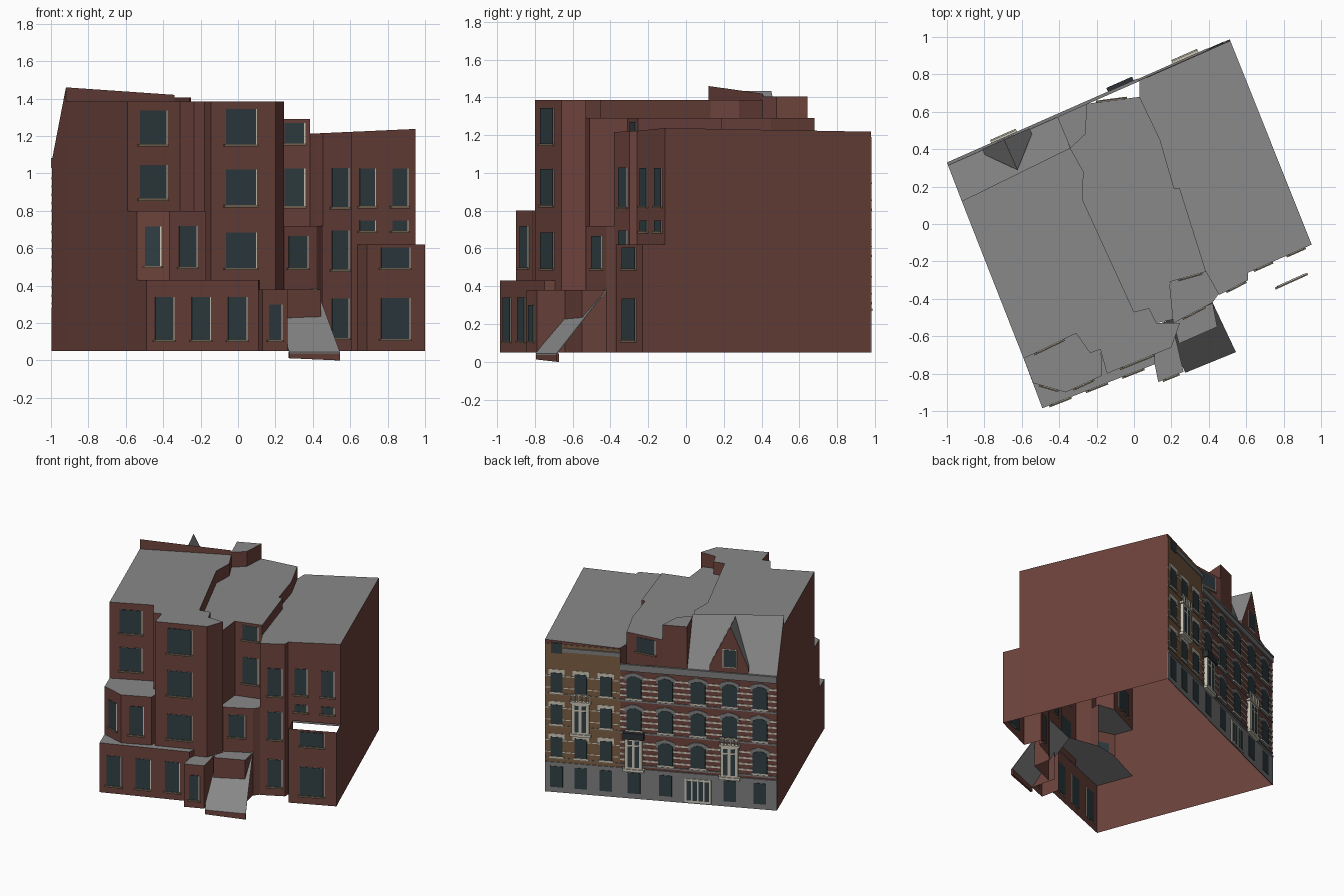
import bpy
import math
from mathutils import Vector

cube = bpy.data.objects.get("Cube")
if cube:
    bpy.data.objects.remove(cube, do_unlink=True)


def material(name, r, g, b):
    m = bpy.data.materials.new(name)
    m.use_nodes = True
    m.diffuse_color = (r, g, b, 1)
    m.node_tree.nodes["Principled BSDF"].inputs["Base Color"].default_value = (r, g, b, 1)
    return m


BRICK = material("red brick", .15, .055, .045)
TAN = material("tan brick", .2, .11, .055)
ROOF = material("roof grey", .25, .25, .25)
STONE = material("grey stone", .21, .21, .215)
GLASS = material("window glass", .03, .048, .055)
CREAM = material("cream trim", .6, .56, .47)
SILL = material("sill stone", .19, .14, .09)
SLATE = material("dark slate", .025, .03, .035)

parts = {}


def add_face(name, mat, points):
    parts.setdefault(name, []).append((mat, [Vector(p) for p in points]))


def loft(name, a, b, side, start=None, end=None):
    """Join two rings; the end ring runs counter-clockwise seen from outside."""
    n = len(a)
    for i in range(n):
        j = (i + 1) % n
        add_face(name, side, (a[i], a[j], b[j], b[i]))
    if end:
        add_face(name, end, b)
    if start:
        add_face(name, start, a[::-1])


def shell(name, outline, bases, z1, top=ROOF):
    """Brick walls, open below; each edge has its own foot height, None leaves it out."""
    height = z1 if callable(z1) else lambda x: z1
    ring = [(x, y, height(x)) for x, y in outline]
    for i, foot in enumerate(bases):
        if foot is not None:
            p, q = ring[i], ring[(i + 1) % len(ring)]
            add_face(name, BRICK, ((*p[:2], foot), (*q[:2], foot), q, p))
    if top:
        add_face(name, top, ring)


class Wall:
    def __init__(self, p0, p1):
        self.p = Vector((*p0, 0))
        d = Vector((*p1, 0)) - self.p
        self.length = d.length
        self.u = d.normalized()
        self.n = Vector((self.u.y, -self.u.x, 0))

    def at(self, s, z, out=0):
        return self.p + self.u * s + self.n * out + Vector((0, 0, z))

    def panel(self, name, mat, s, z, w, h, out, rise=0, back=-.002):
        """Plate or box centred at s, z, with an optional arched head."""
        pts = [(s - w / 2, z - h / 2), (s + w / 2, z - h / 2)]
        steps = 6 if rise else 1
        for i in range(steps + 1):
            t = i / steps
            pts.append((s + w / 2 - w * t, z + h / 2 + rise * math.sin(math.pi * t)))
        loft(name, [self.at(a, b, back) for a, b in pts],
             [self.at(a, b, out) for a, b in pts], mat, mat, mat)

    def window(self, x, z, wx, h):
        s, w = (x - self.p.x) / self.u.x, abs(wx / self.u.x)
        self.panel("window_jambs", CREAM, s + .007, z, w, h, .003)
        self.panel("window_panes", GLASS, s, z, w, h, .005, back=-.004)
        self.panel("window_sills", SILL, s, z - h / 2 - .006, w + .025, .012, .010)


# Main footprint corners
A, B, C, D = (-.995, .315), (.515, .98), (.95, -.11), (-.49, -.985)
E, F, G = (-.92, .12), (-.59, -.72), (-.31, -.585)      # left wall, front recess
H, I, J, K = (-.235, -.69), (-.18, -.67), (-.145, -.80), (.20, -.66)
T = (.03, .766)                                         # joint of the two street fronts
RIDGE_END, CORNER = (-.34, .405), (-.25, .643)
BACK = (.03, .68)
GROUND = .05
step = [(.08, -.45), (0, -.47), (-.275, .13), (-.27, .28), RIDGE_END]
party = [BACK, (.14, .45), (.215, .19), (.245, .19), (.385, -.255)]

# Left house with its front tower
shell("left_house", [E, F, G, H, I, J, K, (.245, -.53), (.12, -.53)] + step,
      [GROUND, .8, .8, .8, .43, .38, .38, .72] + [1.29] * 5 + [None], 1.385)
# Middle house, lower roof
shell("middle_house", step[::-1] + [(.12, -.53), (.21, -.51), (.19, -.31)] + party[::-1] + [CORNER],
      [None] * 5 + [.72] * 3 + [1.19] * 4 + [1.05, None], 1.29)
# Right house with an open-topped lower projection
shell("right_house", [T] + party + [(.455, -.38), (.61, -.30), (.61, -.26), (.64, -.247), C, B],
      [1.05] + [None] * 4 + [.72] + [GROUND] * 3 + [.62, GROUND, GROUND],
      lambda x: 1.195 + .045 * x)
shell("open_projection", [(.64, -.247), (.69, -.37), (1, -.23), C], [GROUND] * 3, .62, top=None)
# Street front below the eaves
shell("street_wall", [T, A, E], [GROUND] * 2, 1.07, top=None)
shell("chimney_block", [(-.41, .572), RIDGE_END, (-.26, .48), CORNER],
      [1.05, 1.29, 1.29, 1.05], 1.405)

# Front extensions
shell("front_wing", [F, D, (.11, -.75), (.12, -.60), (-.145, -.55), G],
      [GROUND, GROUND, .38], .43)
bay = [F, (-.54, -.85), (-.365, -.90), (-.17, -.81), (-.18, -.60), G]
shell("corner_bay", bay, [.43] * 4, .80)
shell("porch", [(.10, -.70), (.13, -.845), (.265, -.79), (.22, -.60)], [GROUND] * 3, .38)
shell("middle_bay", [(.21, -.53), (.42, -.42), (.455, -.37), (.385, -.25), (.19, -.30)],
      [.38, GROUND], .72)
shell("landing", [(.24, -.64), (.445, -.55), (.42, -.42), (.21, -.52)], [GROUND] * 2, .38)

# Sloping ramp with a brick edge
ramp = [(.275, -.795, .045), (.545, -.685, .045), (.42, -.42, .385), (.145, -.53, .385)]
loft("ramp", [(x, y, z - .008) for x, y, z in ramp], ramp, ROOF, ROOF, ROOF)
edge = [(.275, -.795), (.545, -.685), (.54, -.672), (.27, -.782)]
loft("ramp_edge", [(x, y, .012 - .012 * (x > .5)) for x, y in edge],
     [(x, y, .044) for x, y in edge], BRICK, BRICK)

# Sloped roof over the street front
a, e = (*A, 1.07), (-.41, .572, 1.07)
r0, r1 = (*E, 1.46), (*RIDGE_END, 1.42)
add_face("street_roof", ROOF, (a, r0, r1, e))
add_face("street_roof", BRICK, (a, (*E, 1.07), r0))
add_face("street_roof", BRICK, ((*E, 1.385), (*RIDGE_END, 1.385), r1, r0))
add_face("street_roof", BRICK, (e, r1, (*RIDGE_END, 1.07)))

# Gabled dormer, running back into the slope
street = Wall(B, A)
L = street.length
gable = [(.71, 1.07), (.877, 1.07), (.877, 1.13), (.80, 1.435), (.71, 1.13)]
front = [street.at(f * L, z, .004) for f, z in gable]
rear = [street.at(f * L, z, -(z - 1.07) / 2.1) for f, z in gable]
add_face("dormer", BRICK, front)
for i in range(1, 5):
    j = (i + 1) % 5
    add_face("dormer", ROOF if i in (2, 3) else BRICK, (rear[i], rear[j], front[j], front[i]))

# Windows on the front: wall ends, then x, z, width, height
left, tower, middle = Wall(F, G), Wall(J, K), Wall((.19, -.31), (.385, -.255))
for z in (1.245, .955):
    left.window(-.455, z, .14, .18)
for z in (1.25, .925, .59):
    tower.window(.015, z, .16, .19)
for z, h in ((1.215, .11), (.925, .2)):
    middle.window(.30, z, .105, h)
side = Wall((.455, -.38), (.61, -.30))
for z in (.925, .59, .225):
    side.window(.545, z, .085, .21)
upper = Wall((.61, -.26), C)
for x in (.69, .865):
    upper.window(x, .925, .08, .2)
    upper.window(x, .72, .08, .055)
lower = Wall((.69, -.37), (1, -.23))
lower.window(.84, .55, .15, .11)
lower.window(.84, .225, .15, .22)
for x in (-.395, -.2, -.005):
    Wall(D, (.11, -.75)).window(x, .225, .095, .23)
Wall((.13, -.845), (.265, -.79)).window(.197, .205, .065, .19)
Wall(bay[1], bay[2]).window(-.455, .61, .08, .21)
Wall(bay[2], bay[3]).window(-.27, .61, .09, .22)
Wall((.21, -.53), (.42, -.42)).window(.32, .58, .10, .17)
Wall(BACK, CORNER).window(-.12, 1.215, .14, .11)

# Street front: plinth, tan house face, bands and cornices
split = .325 * L
street.panel("tan_face", TAN, split / 2, .725, split, .93, .003)
street.panel("plinth", STONE, L / 2, .16, L, .22, .004)
street.panel("plinth_cap", STONE, L / 2, .275, L, .015, .008)
street.panel("cornice", STONE, (split + L) / 2, 1.05, L - split, .04, .010)
street.panel("cornice_lip", STONE, (split + L) / 2, 1.075, L - split, .015, .015)
street.panel("tan_cornice", STONE, split * .62, 1.15, split * .76, .03, .012)
storeys = (.41, .66, .905)
for z in storeys:
    for dz in (-.065, -.02, .025, .07):
        street.panel("cream_bands", CREAM, (split + L) / 2, z + dz, L - split, .013, .004)
    street.panel("sill_course", STONE, (split + L) / 2, z - .105, L - split, .012, .006)
    for dz in (-.05, .04):
        street.panel("tan_bands", CREAM, split / 2, z + dz, split, .007, .005)
    street.panel("tan_sill_course", SILL, split / 2, z - .1, split, .012, .006)

# Street front windows
columns = (.05, .155, .263, .384, .52, .66, .797, .927)
for i, f in enumerate(columns):
    s = f * L
    tan = i < 3
    if i != 5:
        street.panel("street_panes", GLASS, s, .17, .09, .16, .007)
    for z in storeys:
        rise = 0 if tan else .022
        w = .085 if tan else .105
        street.panel("lintels", CREAM if tan else STONE, s, z + .07, w + .03, .04, .006, rise)
        street.panel("street_panes", GLASS, s, z - .01, w, .15, .008, rise)
        street.panel("street_sills", CREAM, s, z - .09, w + .02, .012, .010)
street.panel("street_panes", GLASS, .05 * L, 1.16, .08, .08, .007)
street.panel("dormer_frame", CREAM, .797 * L, 1.19, .10, .14, .006)
street.panel("dormer_pane", GLASS, .797 * L, 1.19, .09, .13, .008)

# Wide entrance door with glazing bars
street.panel("entrance", CREAM, .66 * L, .15, .19, .18, .009)
for i in range(4):
    street.panel("entrance_panes", GLASS, .66 * L + (i - 1.5) * .043, .15, .03, .15, .011)


def balcony_bay(f, z, canopy):
    """Projecting cream bay with tall panes and a railing or canopy on top."""
    s = f * L
    street.panel("bay_frames", CREAM, s, z, .125, .24, .026)
    for k in (-1, 1):
        street.panel("bay_panes", GLASS, s + k * .026, z - .02, .031, .16, .028)
        street.panel("bay_panes", GLASS, s + k * .026, z + .088, .031, .03, .028)
    street.panel("bay_slabs", CREAM, s, z - .125, .15, .02, .032)
    if canopy:
        street.panel("bay_canopy", SLATE, s, z + .14, .15, .05, .036)
        return
    street.panel("bay_slabs", CREAM, s, z + .125, .15, .015, .032)
    street.panel("bay_rails", CREAM, s, z + .185, .14, .01, .031, back=.023)
    for k in range(6):
        street.panel("bay_rails", CREAM, s + (k - 2.5) * .026, z + .155, .008, .055, .031, back=.023)


balcony_bay(columns[1], .635, False)
balcony_bay(columns[3], .40, True)
balcony_bay(columns[6], .40, False)

# Turn the collected faces into objects
for name, faces in parts.items():
    verts, polys, mats, slots = [], [], [], []
    for mat, pts in faces:
        polys.append(range(len(verts), len(verts) + len(pts)))
        verts += pts
        if mat not in mats:
            mats.append(mat)
        slots.append(mats.index(mat))
    mesh = bpy.data.meshes.new(name)
    mesh.from_pydata(verts, [], [list(p) for p in polys])
    for m in mats:
        mesh.materials.append(m)
    for poly, slot in zip(mesh.polygons, slots):
        poly.material_index = slot
    mesh.update()
    bpy.context.collection.objects.link(bpy.data.objects.new(name, mesh))
